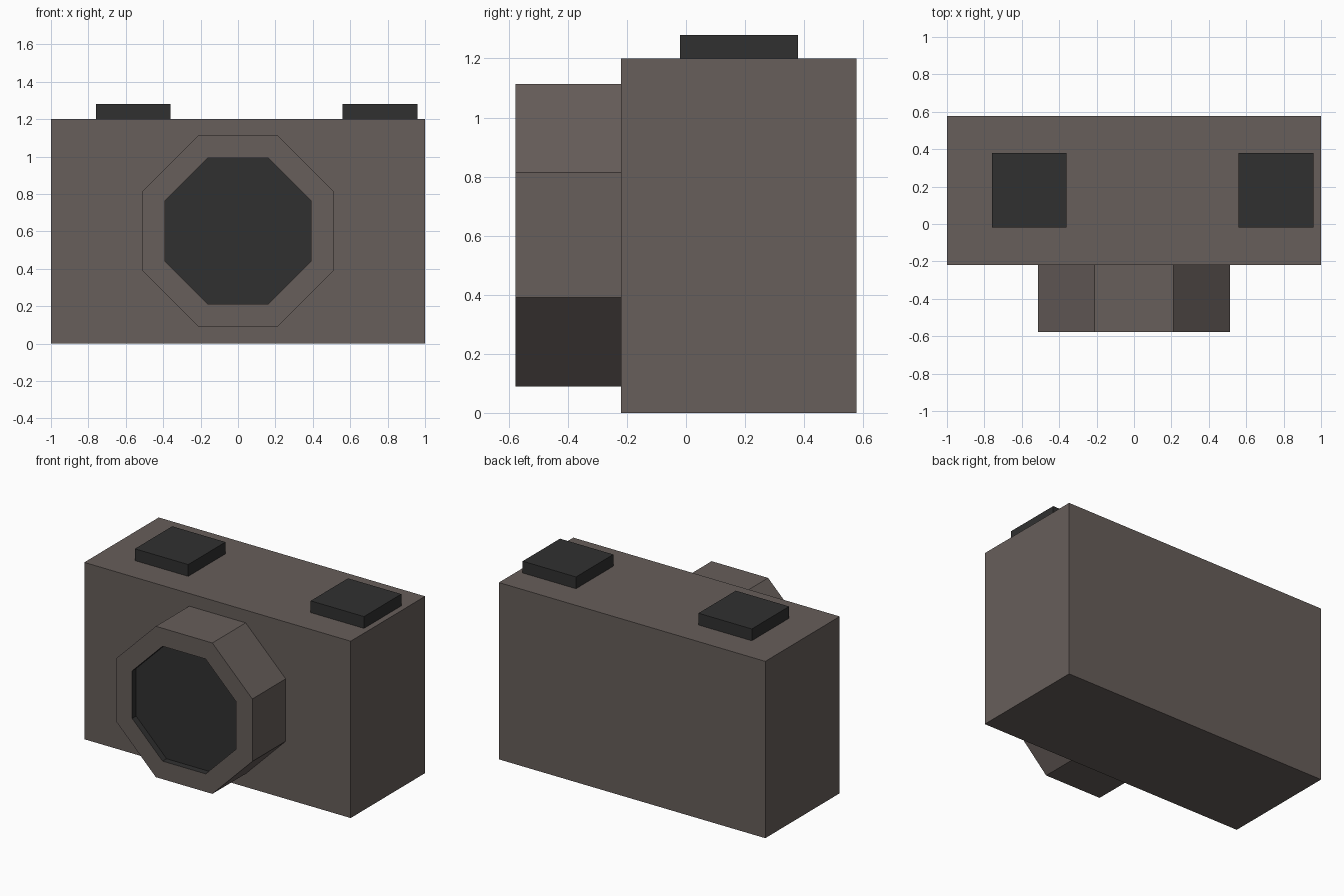
import bpy, bmesh, math

if "Cube" in bpy.data.objects:
    bpy.data.objects.remove(bpy.data.objects["Cube"])


def material(name, rgb):
    m = bpy.data.materials.new(name)
    m.diffuse_color = (*rgb, 1.0)
    m.use_nodes = True
    m.node_tree.nodes["Principled BSDF"].inputs["Base Color"].default_value = m.diffuse_color
    return m


BROWN = material("warm grey brown", (0.135, 0.112, 0.103))
BLACK = material("soft black", (0.030, 0.030, 0.030))


def finish(name, bm, mats):
    bmesh.ops.recalc_face_normals(bm, faces=bm.faces[:])
    mesh = bpy.data.meshes.new(name)
    bm.to_mesh(mesh)
    bm.free()
    for m in mats:
        mesh.materials.append(m)
    ob = bpy.data.objects.new(name, mesh)
    bpy.context.collection.objects.link(ob)
    return ob


def box(name, lo, hi, mat):
    bm = bmesh.new()
    bmesh.ops.create_cube(bm, size=1)
    for v in bm.verts:
        v.co = [(a + b) / 2 + c * (b - a) for a, b, c in zip(lo, hi, v.co)]
    return finish(name, bm, [mat])


# Camera body
box("body", (-1, -0.22, 0), (1, 0.578, 1.2), BROWN)

# Square buttons on top
for name, x in (("left_button", -0.56), ("right_button", 0.76)):
    box(name, (x - 0.2, -0.02, 1.2), (x + 0.2, 0.38, 1.28), BLACK)

# Octagonal lens barrel with a recessed dark glass: (flat radius, y) rings
SIDES = 8
PROFILE = [(0.512, -0.22), (0.512, -0.578), (0.39, -0.578), (0.39, -0.535)]
bm = bmesh.new()
rings = []
for flat, y in PROFILE:
    r = flat / math.cos(math.pi / SIDES)
    angles = [(i + 0.5) * 2 * math.pi / SIDES for i in range(SIDES)]
    rings.append([bm.verts.new((r * math.cos(a), y, 0.602 + r * math.sin(a)))
                  for a in angles])
for k in range(len(rings) - 1):
    for i in range(SIDES):
        j = (i + 1) % SIDES
        f = bm.faces.new((rings[k][i], rings[k][j], rings[k + 1][j], rings[k + 1][i]))
        f.material_index = 1 if k == 2 else 0   # recess wall is dark
bm.faces.new(rings[0])                           # back cap
bm.faces.new(rings[-1]).material_index = 1       # glass
finish("lens", bm, [BROWN, BLACK])
